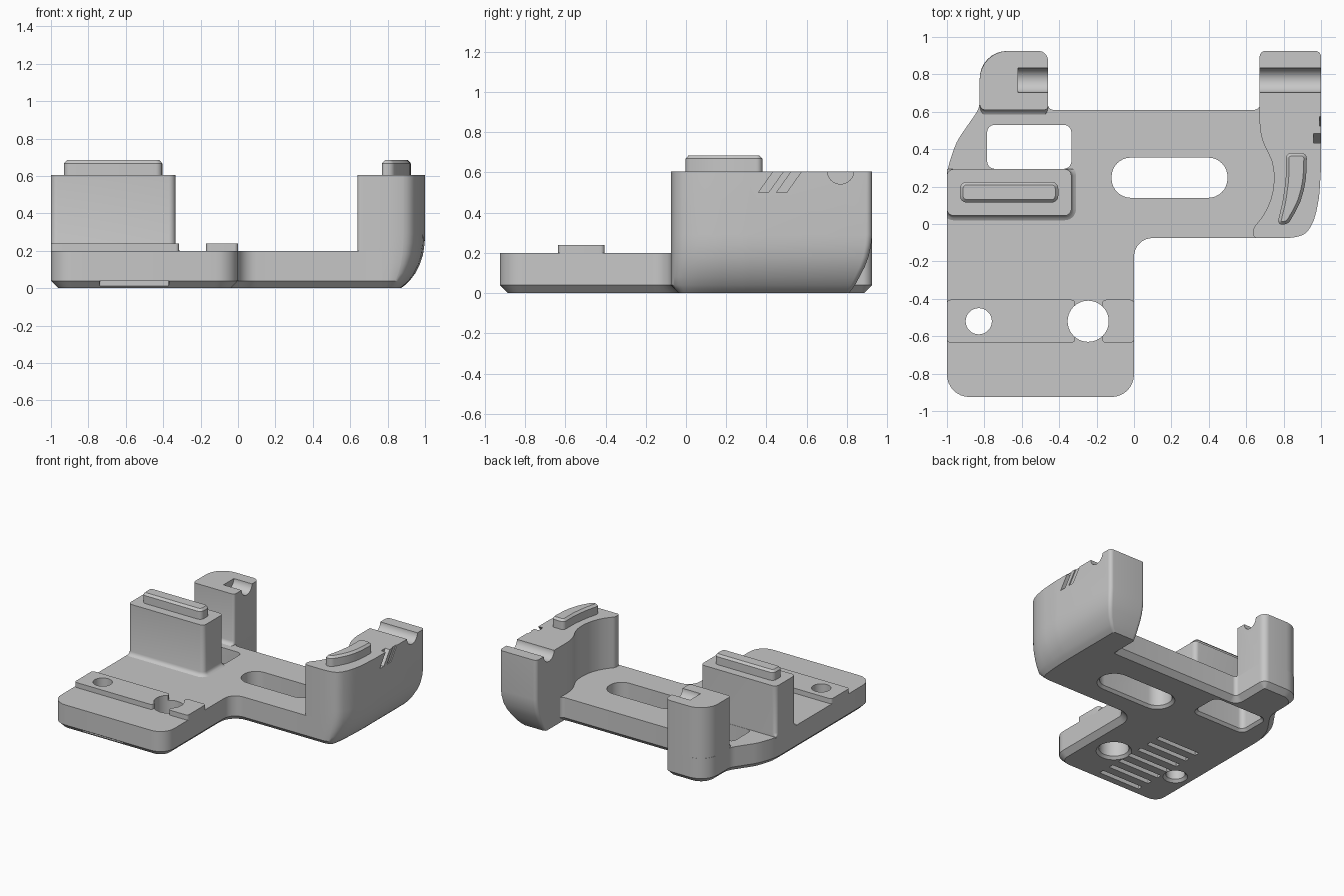
import bpy, bmesh, math
from mathutils import Vector

if "Cube" in bpy.data.objects:
    bpy.data.objects.remove(bpy.data.objects["Cube"])

grey = bpy.data.materials.new("plain grey")
grey.use_nodes = True
grey.diffuse_color = (0.57, 0.57, 0.57, 1)
grey.node_tree.nodes["Principled BSDF"].inputs["Base Color"].default_value = grey.diffuse_color


def outline(corners):
    """Round each (x, y, radius) corner of a counter-clockwise polygon."""
    out = []
    count = len(corners)
    for i, (x, y, r) in enumerate(corners):
        p = Vector((x, y))
        a = Vector(corners[i - 1][:2]) - p
        b = Vector(corners[(i + 1) % count][:2]) - p
        if r == 0:
            out.append(p)
            continue
        half = a.angle(b) / 2
        t = min(r / math.tan(half), 0.48 * min(a.length, b.length))
        r = t * math.tan(half)
        a.normalize()
        b.normalize()
        centre = p + (a + b).normalized() * (r / math.sin(half))
        va, vb = p + a * t - centre, p + b * t - centre
        sweep = math.pi - 2 * half
        steps = max(2, math.ceil(sweep / 0.2))
        for s in range(steps + 1):
            f = s / steps
            v = va * math.sin((1 - f) * sweep) + vb * math.sin(f * sweep)
            out.append(centre + v / math.sin(sweep))
    return out


def box(x0, x1, y0, y1, r):
    return outline([(x0, y0, r), (x1, y0, r), (x1, y1, r), (x0, y1, r)])


def circle(x, y, r, n=40):
    return [Vector((x + r * math.cos(k * math.tau / n), y + r * math.sin(k * math.tau / n)))
            for k in range(n)]


def grow(points, d):
    """Offset an outline outwards by d."""
    out = []
    for i, p in enumerate(points):
        e1 = (p - points[i - 1]).normalized()
        e2 = (points[(i + 1) % len(points)] - p).normalized()
        n1, n2 = Vector((e1.y, -e1.x)), Vector((e2.y, -e2.x))
        out.append(p + (n1 + n2) * (d / (1 + n1.dot(n2))))
    return out


def skin(name, rings):
    """Closed solid through a stack of matching rings."""
    bm = bmesh.new()
    rows = [[bm.verts.new(v) for v in ring] for ring in rings]
    bm.faces.new(rows[0])
    bm.faces.new(rows[-1])
    for low, high in zip(rows, rows[1:]):
        for i in range(len(low)):
            bm.faces.new((low[i - 1], low[i], high[i], high[i - 1]))
    bmesh.ops.recalc_face_normals(bm, faces=bm.faces)
    mesh = bpy.data.meshes.new(name)
    bm.to_mesh(mesh)
    bm.free()
    mesh.materials.append(grey)
    ob = bpy.data.objects.new(name, mesh)
    bpy.context.scene.collection.objects.link(ob)
    return ob


def solid(name, points, levels, clamp=lambda p, q: q):
    """Stack an outline at (z, offset) levels."""
    return skin(name, [[(*clamp(p, q), z) for p, q in zip(points, grow(points, d))]
                       for z, d in levels])


def cross_prism(name, profile, x0, x1):
    """Extrude a (y, z) profile along x."""
    return skin(name, [[(x, *p) for p in profile] for x in (x0, x1)])


def carve(ob, tools):
    for tool in tools:
        mod = ob.modifiers.new("carve", "BOOLEAN")
        mod.operation, mod.solver, mod.object = "DIFFERENCE", "EXACT", tool
        graph = bpy.context.evaluated_depsgraph_get()
        mesh = bpy.data.meshes.new_from_object(ob.evaluated_get(graph))
        ob.modifiers.clear()
        ob.data = mesh
        bpy.data.objects.remove(tool)


def hole(points):
    return solid("hole_cutter", points, [(-0.02, 0.04), (0.02, 0), (0.5, 0)])


parts = []
LEFT_HOLE, BIG_HOLE = circle(-0.83, -0.52, 0.07), circle(-0.245, -0.52, 0.11)

# Base plate with chamfered underside
base = solid("base_plate", outline([
    (-1, -0.925, 0.12), (0, -0.925, 0.12), (0, -0.075, 0.1), (0.77, -0.075, 0),
    (0.82, 0.1, 0), (0.82, 0.7, 0), (0.675, 0.7, 0), (0.675, 0.61, 0.035),
    (-0.46, 0.61, 0.03), (-0.46, 0.925, 0.05), (-0.825, 0.925, 0.17), (-0.825, 0.62, 0.12),
    (-0.95, 0.44, 0.3), (-1, 0.29, 0.3)]),
    [(0, -0.04), (0.04, 0), (0.2, 0)])
carve(base, [hole(box(-0.785, -0.335, 0.295, 0.53, 0.04)),
             hole(box(-0.12, 0.5, 0.14, 0.355, 0.105)),
             hole(LEFT_HOLE), hole(BIG_HOLE)])
# Row of grip grooves underneath
carve(base, [solid("groove_cutter", box(-0.74, -0.37, y - 0.02, y + 0.02, 0.006),
                   [(-0.05, 0), (0.038, 0)])
             for y in [-0.917 + 0.107 * i for i in range(8)]])
parts.append(base)

# Raised strip in two pieces around the holes
for name, x0, x1 in (("long_strip", -1, -0.315), ("short_strip", -0.17, 0)):
    strip = solid(name, box(x0, x1, -0.635, -0.405, 0.02), [(0.19, 0), (0.24, 0)])
    carve(strip, [hole(LEFT_HOLE), hole(BIG_HOLE)])
    parts.append(strip)

# Flared foot levels shared by the block and the post
FOOT = [(0.19, 0.025), (0.2, 0.025), (0.208, 0.011), (0.217, 0.004), (0.23, 0), (0.605, 0)]

# Right block and its key
parts.append(solid("right_block", box(-1, -0.335, 0.045, 0.293, 0.035), FOOT,
                   lambda p, q: (max(q.x, -1), min(q.y, 0.293))))
KEY = [(0.58, 0), (0.668, 0), (0.685, -0.016)]
parts.append(solid("right_key", box(-0.93, -0.405, 0.115, 0.225, 0.035), KEY))

# Rear post with a blind round groove
post = solid("rear_post", outline([
    (-0.825, 0.61, 0.03), (-0.46, 0.61, 0.02), (-0.46, 0.925, 0.05), (-0.825, 0.925, 0.17)]),
    FOOT, lambda p, q: (p.x, q.y if p.y < 0.66 else p.y))
carve(post, [cross_prism("groove_cutter", circle(0.768, 0.608, 0.066), -0.62, -0.3)])
parts.append(post)

# Left wall: its outer, rear and front sides draw in towards the bottom
WALL = outline([
    (0.638, -0.075, 0.02), (0.85, -0.075, 0.3), (0.92, -0.055, 0.3), (0.965, 0.02, 0.3),
    (0.99, 0.14, 0.5), (1, 0.3, 0.6), (1, 0.925, 0.03), (0.672, 0.925, 0.03),
    (0.672, 0.5, 0.3), (0.695, 0.42, 0.3), (0.74, 0.34, 0.3), (0.752, 0.24, 0.3),
    (0.735, 0.13, 0.3), (0.69, 0.04, 0.3), (0.638, -0.02, 0.05)])


def squeeze(v, start, end, limit):
    """Scale the stretch from start to end so that it stops at limit."""
    beyond = (v - start) / (end - start)
    return start + beyond * (limit - start) if beyond > 0 else v


wall = skin("left_wall", [
    [(squeeze(p.x, 0.76, 1, side), squeeze(squeeze(p.y, 0.62, 0.925, rear), 0, -0.075, front), z)
     for p in WALL]
    for z, side, rear, front in (
        (0, 0.87, 0.81, -0.035), (0.02, 0.898, 0.825, -0.055), (0.04, 0.918, 0.84, -0.075),
        (0.08, 0.948, 0.862, -0.075), (0.13, 0.973, 0.888, -0.075),
        (0.18, 0.989, 0.907, -0.075), (0.24, 0.998, 0.92, -0.075),
        (0.29, 1, 0.925, -0.075), (0.605, 1, 0.925, -0.075))])

# Round cross groove and two slanted notches
carve(wall, [cross_prism("groove_cutter", circle(0.768, 0.608, 0.066), 0.5, 1.2)])
for y, depth in ((0.36, 0.04), (0.45, 0.008)):
    slant = [(y, 0.5), (y + 0.05, 0.5), (y + 0.135, 0.62), (y + 0.085, 0.62)]
    carve(wall, [cross_prism("notch_cutter", slant, 1 - depth, 1.2)])
parts.append(wall)

# Curved key on the wall
parts.append(solid("left_key", outline([
    (0.765, -0.005, 0.02), (0.825, 0.0, 0.04), (0.895, 0.12, 0.4), (0.92, 0.24, 0.4),
    (0.925, 0.38, 0.03), (0.812, 0.38, 0.03), (0.812, 0.24, 0.4), (0.795, 0.12, 0.4)]), KEY))

# Smooth curves, crisp edges
bpy.ops.object.select_all(action="DESELECT")
for ob in parts:
    ob.select_set(True)
bpy.context.view_layer.objects.active = base
bpy.ops.object.shade_smooth_by_angle(angle=math.radians(28))
